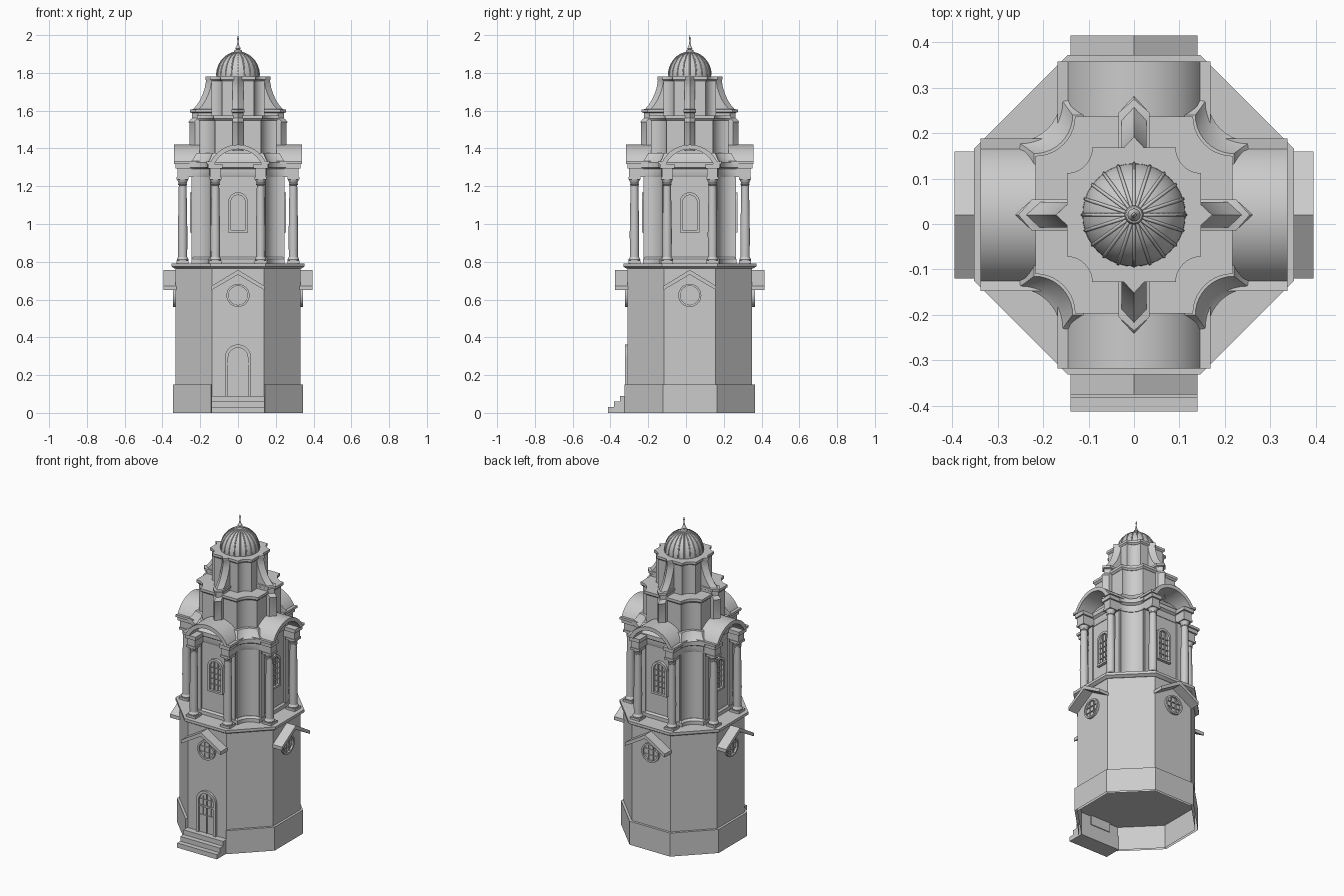
import bpy, bmesh
from math import pi, sin, cos, tan, radians, sqrt

if "Cube" in bpy.data.objects:
    bpy.data.objects.remove(bpy.data.objects["Cube"])

CY = 0.02  # tower axis in y


def loft(name, sections, bottom=True, top=True, closed=False, turn=0):
    """Skin a list of equal-length closed outlines."""
    bm = bmesh.new()
    rings = [[bm.verts.new(p) for p in s] for s in sections]
    n = len(rings[0])
    pairs = list(zip(rings, rings[1:])) + ([(rings[-1], rings[0])] if closed else [])
    for a, b in pairs:
        for i in range(n):
            j = (i + 1) % n
            bm.faces.new((a[i], a[j], b[j], b[i]))
    if not closed:
        if bottom:
            bm.faces.new(rings[0][::-1])
        if top:
            bm.faces.new(rings[-1])
    bmesh.ops.recalc_face_normals(bm, faces=bm.faces)
    me = bpy.data.meshes.new(name)
    bm.to_mesh(me)
    bm.free()
    return add(name, me, turn)


def add(name, data, turn=0):
    o = bpy.data.objects.new(name, data)
    o.location.y = CY
    o.rotation_euler.z = turn * pi / 2
    bpy.context.collection.objects.link(o)
    return o


def four(o):
    """Repeat a front part on the other three sides."""
    for k in (1, 2, 3):
        add(o.name.split(".")[0], o.data, k)


def octagon(a, z):
    r = a / cos(pi / 8)
    return [(r * cos(pi / 8 + i * pi / 4), r * sin(pi / 8 + i * pi / 4), z) for i in range(8)]


def cross(a, h, z, n=10):
    """Square plan with concave quarter-round corners."""
    pts = []
    for q in range(4):
        c, s = round(cos(q * pi / 2)), round(sin(q * pi / 2))
        for i in range(n + 1):
            t = -pi / 2 - i * pi / 2 / n
            x, y = a + (a - h) * cos(t), a + (a - h) * sin(t)
            pts.append((c * x - s * y, s * x + c * y, z))
    return pts


def revolve(name, prof, n, x=0, y=0):
    return loft(name, [[(x + r * cos(2 * pi * i / n), y + r * sin(2 * pi * i / n), z)
                        for i in range(n)] for r, z in prof])


def box(name, x0, x1, y0, y1, z0, z1):
    return loft(name, [[(x0, y0, z), (x1, y0, z), (x1, y1, z), (x0, y1, z)] for z in (z0, z1)])


def arch(w, z0, z1, n=16):
    return [(w, z0)] + [(w * cos(pi * i / n), z1 - w + w * sin(pi * i / n))
                        for i in range(n + 1)] + [(-w, z0)]


def disc(r, zc, n=28):
    return [(r * cos(2 * pi * i / n), zc + r * sin(2 * pi * i / n)) for i in range(n)]


def on_wall(pts, d):
    return [(x, -d, z) for x, z in pts]


def framed(name, outer, inner, wall, proud):
    frame = loft(name + "_frame", [on_wall(outer, wall - .01), on_wall(outer, wall + proud),
                                   on_wall(inner, wall + proud), on_wall(inner, wall - .01)], closed=True)
    pane = loft(name + "_pane", [on_wall(inner, wall - .01), on_wall(inner, wall + .002)])
    return [frame, pane]


# lower octagonal storey, hollow underneath
loft("lower_body", [octagon(.33, 0), octagon(.33, .77)], bottom=False)
base = octagon(.345, 0)
k = .33 * tan(pi / 8)
f = .345 * tan(pi / 8)
i = next(i for i, p in enumerate(base) if p[1] < -.34 and p[0] < 0)
base = base[:i + 1] + [(-k, -.33, 0), (k, -.33, 0)] + base[i + 1:]
loft("plinth", [base, [(x, y, .15) for x, y, z in base]], bottom=False)
loft("platform", [octagon(.337, .765), octagon(.352, .775), octagon(.352, .792)])

# entrance steps and door
for j, y in enumerate((-.433, -.402, -.37)):
    box("step", -.14, .14, y, -.325, j * .03, j * .03 + .03)
framed("door", arch(.069, .09, .362), arch(.052, .09, .345), .33, .014)
box("door_meeting_stile", -.004, .004, -.339, -.325, .09, .34)
box("door_transom", -.052, .052, -.339, -.325, .255, .265)
for x in (-.028, .028):
    box("door_bar", x - .002, x + .002, -.336, -.325, .2, .325)
for z in (.2, .3):
    box("door_bar", -.05, .05, -.336, -.325, z, z + .004)

# round windows with gabled hoods
parts = framed("round_window", disc(.061, .622), disc(.05, .622), .33, .014)
for t in (-.017, .017):
    parts.append(box("round_window_bar", t - .0025, t + .0025, -.338, -.325, .575, .669))
    parts.append(box("round_window_bar", -.047, .047, -.338, -.325, .6195 + t, .6245 + t))
hood = [(0, .757), (.14, .672), (.14, .65), (0, .732), (-.14, .65), (-.14, .672)]
parts.append(loft("gable_hood", [on_wall(hood, .325), on_wall(hood, .395)]))

# belfry windows
parts += framed("arched_window", arch(.052, .955, 1.168), arch(.038, .967, 1.153), .235, .018)
for x in (-.013, .013):
    parts.append(box("arched_window_bar", x - .002, x + .002, -.244, -.23, .967, 1.148))
for z in (1.0, 1.035, 1.07, 1.105):
    parts.append(box("arched_window_bar", -.038, .038, -.244, -.23, z, z + .004))

# columns with base, capital and entablature block, plus wall pilasters
for x in (-.12, .12):
    parts.append(revolve("column", [(.03, .805), (.031, .812), (.027, .82), (.024, .825), (.025, .95),
                                    (.0205, 1.205), (.024, 1.208), (.024, 1.213), (.021, 1.216), (.03, 1.238)],
                         20, x, -.293))
    parts.append(box("column_plinth", x - .032, x + .032, -.325, -.261, .79, .806))
    parts.append(box("column_abacus", x - .032, x + .032, -.325, -.261, 1.236, 1.25))
    parts.append(box("entablature_block", x - .028, x + .028, -.321, -.2, 1.25, 1.295))
    parts.append(box("entablature_cornice", x - .038, x + .038, -.331, -.2, 1.295, 1.318))
    parts.append(box("pilaster", x - .018, x + .018, -.245, -.22, .79, 1.25))

# arched shell roofs over the four porches
c, h = .145, .09
R = (c * c + h * h) / (2 * h)
half = 24
outer = [(.168, 1.318), (.168, 1.333)]
inner = [(.135, 1.318)]
for s in range(half + 1):
    x = c * cos(pi * s / half)
    outer.append((x, 1.42 - R + sqrt(R * R - x * x)))
    xi = x * .86
    inner.append((xi, 1.396 - (R - .024) + sqrt((R - .024) ** 2 - xi * xi)))
outer += [(-.168, 1.333), (-.168, 1.318)]
inner += [(-.135, 1.318)]
shell = outer + inner[::-1]
parts.append(loft("porch_roof", [on_wall(shell, .16), on_wall(shell, .338)]))

# cardinal scroll buttresses with pointed noses
prof = [(.258, 1.39), (.258, 1.535), (.262, 1.54), (.25, 1.555), (.243, 1.56), (.243, 1.588), (.255, 1.592),
        (.255, 1.606), (.237, 1.608), (.218, 1.63), (.2, 1.658), (.186, 1.69), (.176, 1.72),
        (.169, 1.76), (.172, 1.765), (.172, 1.781)]
secs = []
for r, z in prof:
    w = .034 if r > .249 and z > 1.58 else .028
    secs.append([(-w, -.09, z), (-w, -r + .03, z), (0, -r, z), (w, -r + .03, z), (w, -.09, z)])
parts.append(loft("scroll_buttress", secs))

for o in parts:
    four(o)

# belfry core with concave corners, and stepped tiers above
loft("belfry_base", [cross(.247, .157, .79), cross(.247, .157, .815), cross(.237, .147, .825)])
loft("belfry_core", [cross(.235, .145, .79), cross(.235, .145, 1.33)])
loft("belfry_cornice", [cross(.238, .148, 1.25), cross(.243, .15, 1.26), cross(.243, .15, 1.29),
                        cross(.258, .162, 1.3), cross(.258, .162, 1.325), cross(.24, .15, 1.34),
                        cross(.22, .135, 1.375)])
loft("attic", [cross(.205, .122, 1.31), cross(.205, .122, 1.555)])
loft("attic_cornice", [cross(.207, .124, 1.548), cross(.217, .13, 1.558), cross(.217, .13, 1.574)])
loft("drum", [cross(.14, .084, 1.57), cross(.14, .084, 1.77)])
loft("drum_cornice", [cross(.141, .085, 1.758), cross(.148, .092, 1.766), cross(.148, .092, 1.781)])

# ribbed dome
revolve("dome", [(.113, 1.77)] + [(.113 * cos(t * pi / 24) + .0005, 1.785 + .125 * sin(t * pi / 24))
                                  for t in range(13)], 40)
cu = bpy.data.curves.new("dome_ribs", 'CURVE')
cu.dimensions = '3D'
cu.bevel_depth = .0038
cu.bevel_resolution = 1
for i in range(20):
    a = 2 * pi * i / 20
    sp = cu.splines.new('POLY')
    sp.points.add(11)
    for t in range(12):
        r = .113 * cos(t * pi / 24)
        sp.points[t].co = (r * cos(a), r * sin(a), 1.785 + .125 * sin(t * pi / 24), 1)
add("dome_ribs", cu)

# finial
revolve("finial", [(.02, 1.9), (.021, 1.915), (.018, 1.921), (.009, 1.924), (.014, 1.93), (.009, 1.938),
                   (.005, 1.95), (.0025, 1.966), (.0025, 1.975), (.0055, 1.981), (.003, 1.988), (.0005, 2.0)], 16)

# soft shading with crisp edges
meshes = [o for o in bpy.context.scene.objects if o.type == 'MESH']
for o in meshes:
    o.select_set(True)
bpy.context.view_layer.objects.active = meshes[0]
bpy.ops.object.shade_smooth_by_angle(angle=radians(30))
